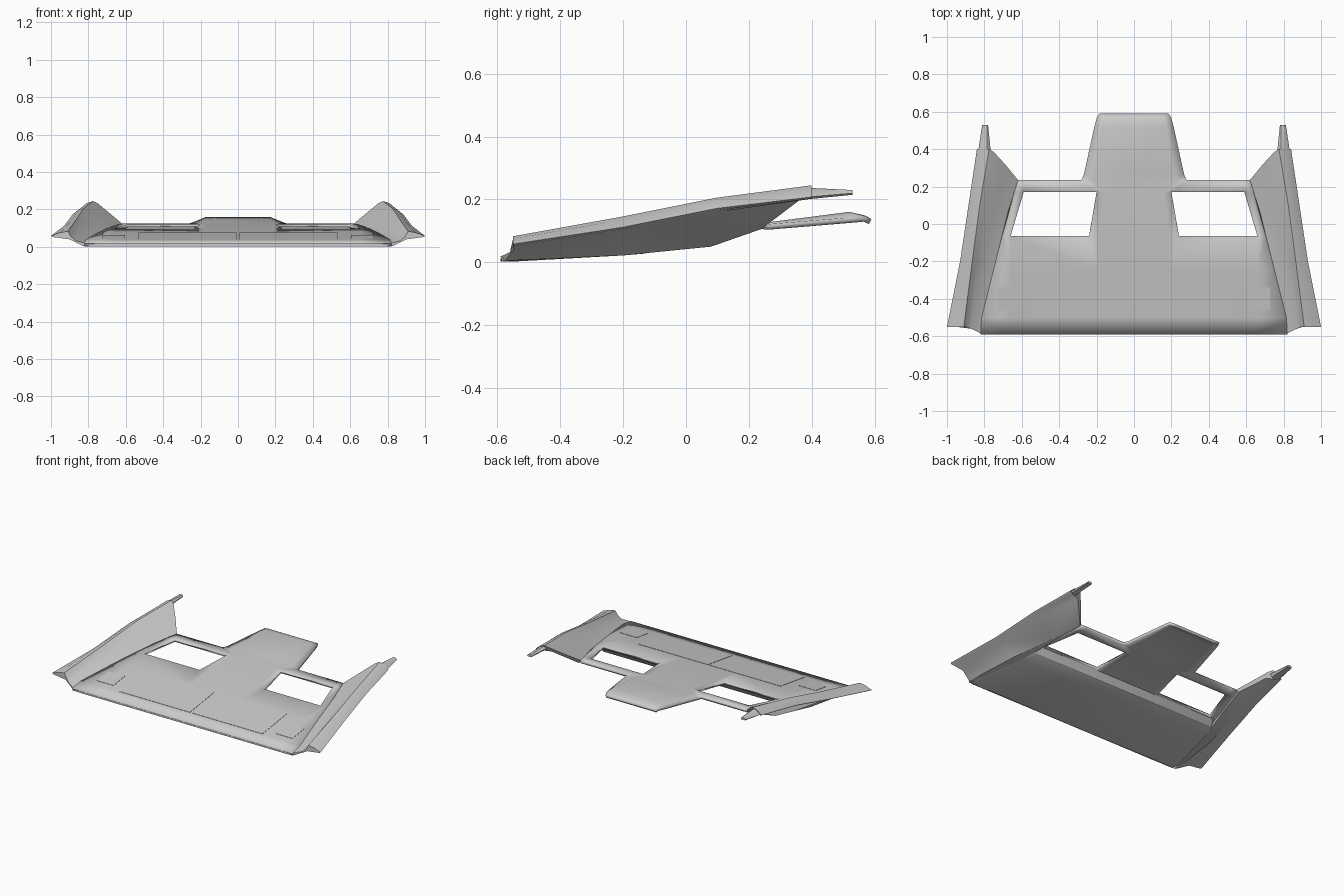
import bpy, bmesh, math

def surf(y):
    # height of the sloping top surface along y
    pts = [(-.595, .019), (-.5, .038), (-.24, .075), (-.065, .097),
           (.17, .12), (.235, .124), (.53, .162), (.6, .17)]
    for (a, za), (b, zb) in zip(pts, pts[1:]):
        if y <= b:
            return za + (zb - za) * (y - a) / (b - a)
    return pts[-1][1]

def finish(name, bm, mirror=True, thick=0, recalc=True):
    if recalc:
        bmesh.ops.recalc_face_normals(bm, faces=bm.faces[:])
    me = bpy.data.meshes.new(name)
    bm.to_mesh(me)
    bm.free()
    ob = bpy.data.objects.new(name, me)
    bpy.context.collection.objects.link(ob)
    if mirror:
        m = ob.modifiers.new("mirror", 'MIRROR')
        m.use_clip = True
        m.merge_threshold = .0005
    if thick:
        s = ob.modifiers.new("thickness", 'SOLIDIFY')
        s.thickness, s.offset = thick, -1
    bpy.context.view_layer.objects.active = ob
    ob.select_set(True)
    bpy.ops.object.shade_smooth_by_angle(angle=math.radians(30))
    ob.select_set(False)
    return ob

def loft(name, sections, mirror=True):
    # closed rings joined along their length, capped at both ends
    bm = bmesh.new()
    rings = [[bm.verts.new(p) for p in s] for s in sections]
    n = len(rings[0])
    for a, b in zip(rings, rings[1:]):
        for i in range(n):
            bm.faces.new((a[i], a[(i + 1) % n], b[(i + 1) % n], b[i]))
    bm.faces.new(rings[0])
    bm.faces.new(rings[-1])
    return finish(name, bm, mirror)

# main plate: rows of y with half-width columns, window left open
rows = [(-.59, .24, .66, .82), (-.5, .24, .66, .815), (-.24, .24, .66, .75),
        (-.065, .24, .66, .705), (.17, .20, .59, .64), (.235, .28, .58, .62)]
bm = bmesh.new()
grid = []
for y, a, b, c in rows:
    grid.append([bm.verts.new((x, y, surf(y))) for x in (0, a * .8, a, b, c)])
# rear tab, edges rolled down
for y, a, drop in ((.265, .268, .006), (.52, .212, .018), (.57, .198, .02), (.59, .185, .02)):
    zt = surf(y) if y < .55 else (.149 if y < .58 else .138)
    ze = min(zt, surf(y) - drop)
    ze = max(ze, .136)if y > .5 else ze
    grid.append([bm.verts.new((x, y, z)) for x, z in ((0, zt), (a * .8, zt), (a, ze))])
for r, (p, q) in enumerate(zip(grid, grid[1:])):
    for c in range(min(len(p), len(q)) - 1):
        if r == 3 and c == 2:
            continue
        bm.faces.new((p[c], p[c + 1], q[c + 1], q[c]))
finish("main_plate", bm, True, .018, recalc=False)

# shallow underside pan
pan = [(-.59, .815, .003), (-.54, .81, .003), (-.2, .74, .022), (-.13, .715, .028),
       (-.10, .705, .038), (-.068, .69, .082)]
loft("underside_pan", [[(-w, y, surf(y) - .006), (w, y, surf(y) - .006),
                        (w, y, z + .008), (w - .02, y, z),
                        (-w + .02, y, z), (-w, y, z + .008)] for y, w, z in pan], False)

# flared side walls: one section per station, front to rear
stations = [
    [(.82, -.585, .02), (.87, -.56, .033), (.893, -.55, .055), (.91, -.55, .083), (.95, -.55, .076),
     (1.0, -.55, .058), (.99, -.55, .052), (.90, -.55, .04), (.83, -.575, .005), (.815, -.58, .003)],
    [(.74, -.2, .08), (.80, -.2, .103), (.845, -.2, .132), (.865, -.2, .146), (.895, -.2, .135),
     (.93, -.2, .112), (.92, -.2, .106), (.88, -.2, .10), (.79, -.2, .022), (.73, -.2, .022)],
    [(.675, .06, .109), (.745, .08, .15), (.80, .1, .192), (.825, .1, .206), (.855, .1, .195),
     (.885, .1, .172), (.877, .1, .166), (.85, .1, .16), (.72, .08, .05), (.67, .06, .075)],
    [(.62, .235, .124), (.69, .32, .183), (.75, .385, .233), (.775, .4, .245), (.81, .4, .233),
     (.84, .4, .208), (.832, .395, .202), (.81, .385, .20), (.75, .36, .197), (.63, .24, .106)],
]
loft("side_wall", stations)

# tapered tails behind the walls
loft("wall_tail", [
    [(.765, .38, .225), (.785, .38, .24), (.81, .38, .232), (.835, .38, .208), (.82, .38, .2), (.78, .38, .205)],
    [(.768, .41, .225), (.785, .41, .236), (.805, .41, .23), (.83, .41, .21), (.82, .41, .203), (.78, .41, .21)],
    [(.780, .53, .22), (.785, .53, .23), (.803, .53, .23), (.812, .53, .22), (.81, .53, .215), (.782, .53, .215)]])

# thin raised panels on the front of the plate
def panel(name, x0, x1, y0, y1, h):
    loft(name, [[(x0, y, surf(y) - .004), (x1, y, surf(y) - .004),
                 (x1, y, surf(y) + h), (x0, y, surf(y) + h)] for y in (y0, y1)])

panel("wide_panel", .008, .533, -.5, -.245, .002)
panel("square_panel", .605, .728, -.46, -.34, .002)
